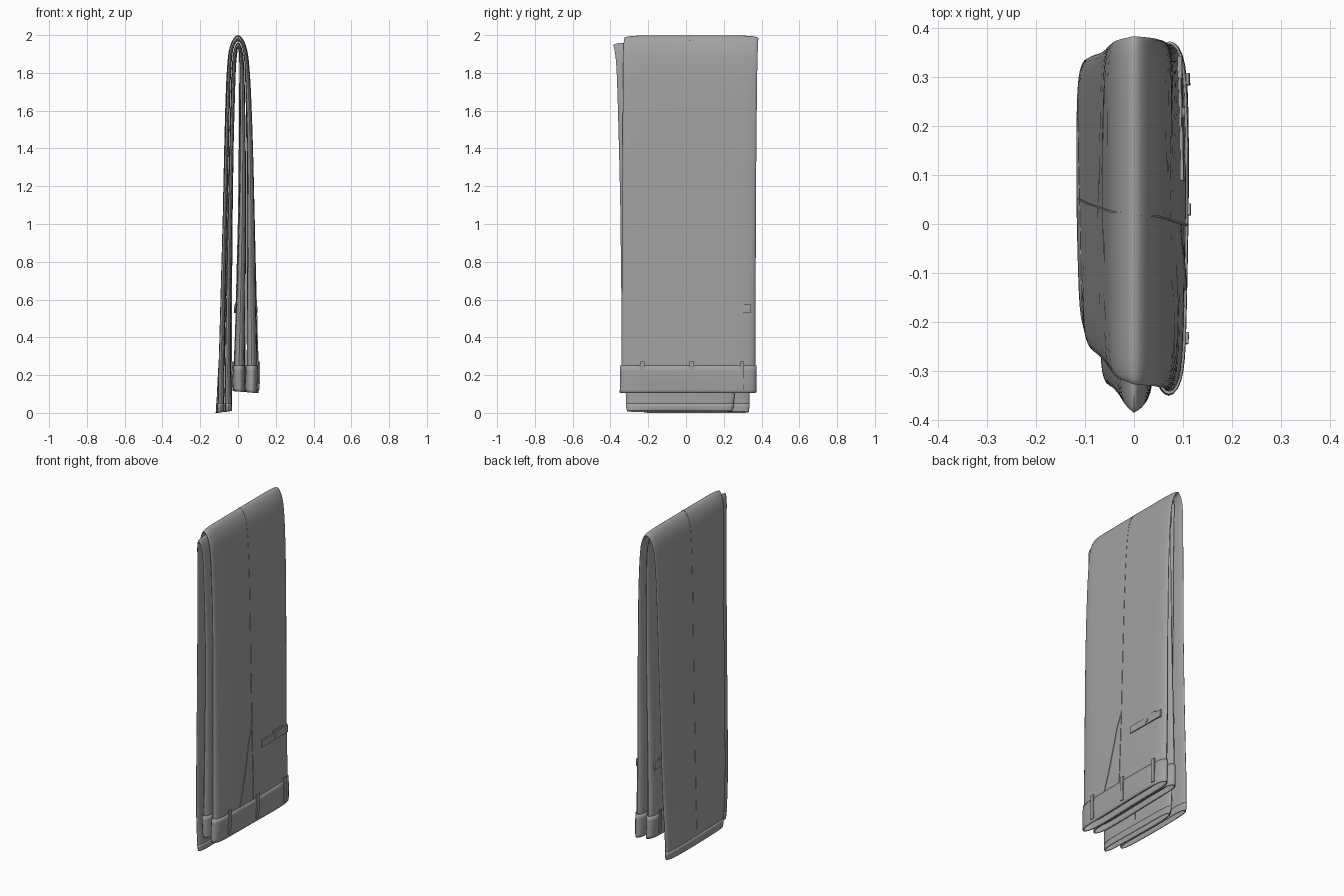
import bpy, bmesh, math
from mathutils import Vector

if "Cube" in bpy.data.objects:
    bpy.data.objects.remove(bpy.data.objects["Cube"])

# Outer and inner drape profiles (x, z): waist end -> over the fold -> hem end
OUT = [(.101, .105), (.103, .25), (.094, .6), (.085, 1.1), (.076, 1.5), (.062, 1.8), (.042, 1.94), (0, 1.998),
       (-.042, 1.94), (-.058, 1.8), (-.068, 1.5), (-.08, 1.0), (-.096, .45), (-.106, .2), (-.111, .05), (-.113, 0)]
INN = [(-.02, .115), (-.02, .25), (-.01, .6), (.003, 1.1), (.008, 1.5), (.009, 1.8), (.006, 1.9), (0, 1.93),
       (-.006, 1.9), (-.013, 1.8), (-.021, 1.5), (-.03, 1.0), (-.035, .45), (-.037, .2), (-.036, .05), (-.036, .01)]
LAST = len(OUT) - 1

# Each leg: depth range between profiles, and front/back edge (y) at t = 0, 3, 7, 11, 15
LEGS = {
    "outer": dict(f=(0, .46), lo=(-.345, -.338, -.328, -.27, -.22), hi=(.366, .37, .384, .35, .33)),
    "inner": dict(f=(.54, 1), lo=(-.33, -.348, -.386, -.335, -.31), hi=(.355, .35, .345, .29, .24)),
}
KEYS = (0, 3, 7, 11, 15)

# Dark grey cloth
CLOTH = bpy.data.materials.new("dark_cloth")
CLOTH.diffuse_color = (.36, .36, .36, 1)
CLOTH.use_nodes = True
CLOTH.node_tree.nodes["Principled BSDF"].inputs["Base Color"].default_value = CLOTH.diffuse_color


def spline(pts, t):
    i = min(int(max(t, 0)), LAST - 1)
    s = t - i
    p = [Vector(pts[min(max(i + k, 0), LAST)]) for k in (-1, 0, 1, 2)]
    m1 = (p[2] - p[0]) / 2 if i else p[2] - p[1]
    m2 = (p[3] - p[1]) / 2 if i < LAST - 1 else p[2] - p[1]
    return ((2*s**3 - 3*s*s + 1) * p[1] + (s**3 - 2*s*s + s) * m1
            + (3*s*s - 2*s**3) * p[2] + (s**3 - s*s) * m2)


def keyed(vals, t):
    for k in range(4):
        if t <= KEYS[k + 1]:
            s = (t - KEYS[k]) / (KEYS[k + 1] - KEYS[k])
            return vals[k] + (vals[k + 1] - vals[k]) * s
    return vals[-1]


def place(leg, t, u, f, grow=0):
    """Point on the drape: t along the leg, u across (-1..1), f depth."""
    a, b = spline(OUT, t), spline(INN, t)
    p = a.lerp(b, f)
    lo, hi = keyed(LEGS[leg]["lo"], t), keyed(LEGS[leg]["hi"], t)
    y = (lo + hi) / 2 + u * ((hi - lo) / 2 + grow)
    side = min(1, abs(t - 7) / 8)
    p.x += .004 * side * math.sin(7 * y + 1.1 * t)
    return (p.x, y, p.y)


def tidy(name, bm, thick):
    bmesh.ops.recalc_face_normals(bm, faces=bm.faces)
    me = bpy.data.meshes.new(name)
    bm.to_mesh(me)
    bm.free()
    me.materials.append(CLOTH)
    ob = bpy.data.objects.new(name, me)
    bpy.context.collection.objects.link(ob)
    if thick:
        ob.modifiers.new("cloth", 'SOLIDIFY').thickness = thick
    bpy.ops.object.select_all(action='DESELECT')
    ob.select_set(True)
    bpy.context.view_layer.objects.active = ob
    bpy.ops.object.shade_smooth_by_angle(angle=math.radians(40))
    return ob


def sleeve(name, leg, t0, t1, steps, grow=0, puff=0, n=48, thick=.004):
    """Flattened cloth tube following the drape."""
    f0, f1 = LEGS[leg]["f"]
    bm, rings = bmesh.new(), []
    for i in range(steps + 1):
        t = t0 + (t1 - t0) * i / steps
        bulge = puff * math.sin(math.pi * i / steps) ** .5 if 0 < i < steps else 0
        ring = []
        for k in range(n):
            a = 2 * math.pi * k / n
            u = math.cos(a)
            v = math.sqrt(max(0, 1 - abs(u) ** 9)) * (1 if math.sin(a) >= 0 else -1)
            f = (f0 + f1) / 2 + v * ((f1 - f0) / 2 + grow * 6 + bulge)
            ring.append(bm.verts.new(place(leg, t, u, f, grow)))
        rings.append(ring)
    for r, q in zip(rings, rings[1:]):
        for k in range(n):
            bm.faces.new((r[k], r[(k + 1) % n], q[(k + 1) % n], q[k]))
    return tidy(name, bm, thick)


def patch(name, leg, t0, t1, u0, u1, half, f_low, f_high, steps=4):
    """Raised strip on the cloth running from (t0, u0) to (t1, u1)."""
    bm, rows = bmesh.new(), []
    cols = 1 if half < .1 else 12      # wide strips follow the cloth's waves
    us = [half * (2 * c / cols - 1) for c in range(cols + 1)]
    rim = [(d, f_low) for d in us] + [(d, f_high) for d in reversed(us)]
    for i in range(steps + 1):
        s = i / steps
        t, u = t0 + (t1 - t0) * s, u0 + (u1 - u0) * s
        rows.append([bm.verts.new(place(leg, t, u + d, f)) for d, f in rim])
    n = len(rim)
    for r, q in zip(rows, rows[1:]):
        for k in range(n):
            bm.faces.new((r[k], r[(k + 1) % n], q[(k + 1) % n], q[k]))
    bm.faces.new(rows[0])
    bm.faces.new(rows[-1][::-1])
    return tidy(name, bm, 0)


def t_at(z):
    lo, hi = 0, 7
    for _ in range(30):
        mid = (lo + hi) / 2
        lo, hi = (mid, hi) if spline(OUT, mid)[1] < z else (lo, mid)
    return lo


# Legs, waistbands and hems
for leg in LEGS:
    sleeve(leg + "_leg", leg, .35, LAST, 90)
    sleeve(leg + "_waistband", leg, 0, 1, 8, .006, .012, thick=.006)
    sleeve(leg + "_hem", leg, LAST - 1, LAST, 4, .002, .006)

# Side seams, slanted pockets, rear welt pockets and belt loops on both faces
for leg, base, d in (("outer", 0, -1), ("inner", 1, 1)):
    def F(h):
        return base + d * h
    patch(leg + "_side_seam", leg, 1, LAST - 1, -.04, 0, .006, F(-.03), F(.026), 90)
    patch(leg + "_front_pocket", leg, 1, t_at(.62), -.41, -.13, .006, F(-.03), F(.03), 10)
    patch(leg + "_front_pocket_top", leg, t_at(.62), t_at(.71), -.13, -.03, .006, F(-.03), F(.03), 4)
    patch(leg + "_rear_pocket", leg, t_at(.53), t_at(.573), .57, .57, .36, F(-.03), F(.055))
    patch(leg + "_pocket_tab", leg, t_at(.565), t_at(.585), .66, .66, .14, F(-.03), F(.04))
    for j, u in enumerate((-.69, .05, .8)):
        patch(f"{leg}_belt_loop_{j + 1}", leg, t_at(.125), t_at(.272), u, u, .033, F(.03), F(.085), 5)

# Pocket buttons
for leg, f in (("outer", -.065), ("inner", 1.065)):
    bpy.ops.mesh.primitive_cylinder_add(vertices=16, radius=.011, depth=.006,
                                        location=place(leg, t_at(.552), .6, f),
                                        rotation=(0, math.pi / 2, 0))
    button = bpy.context.object
    button.name = leg + "_pocket_button"
    button.data.materials.append(CLOTH)
